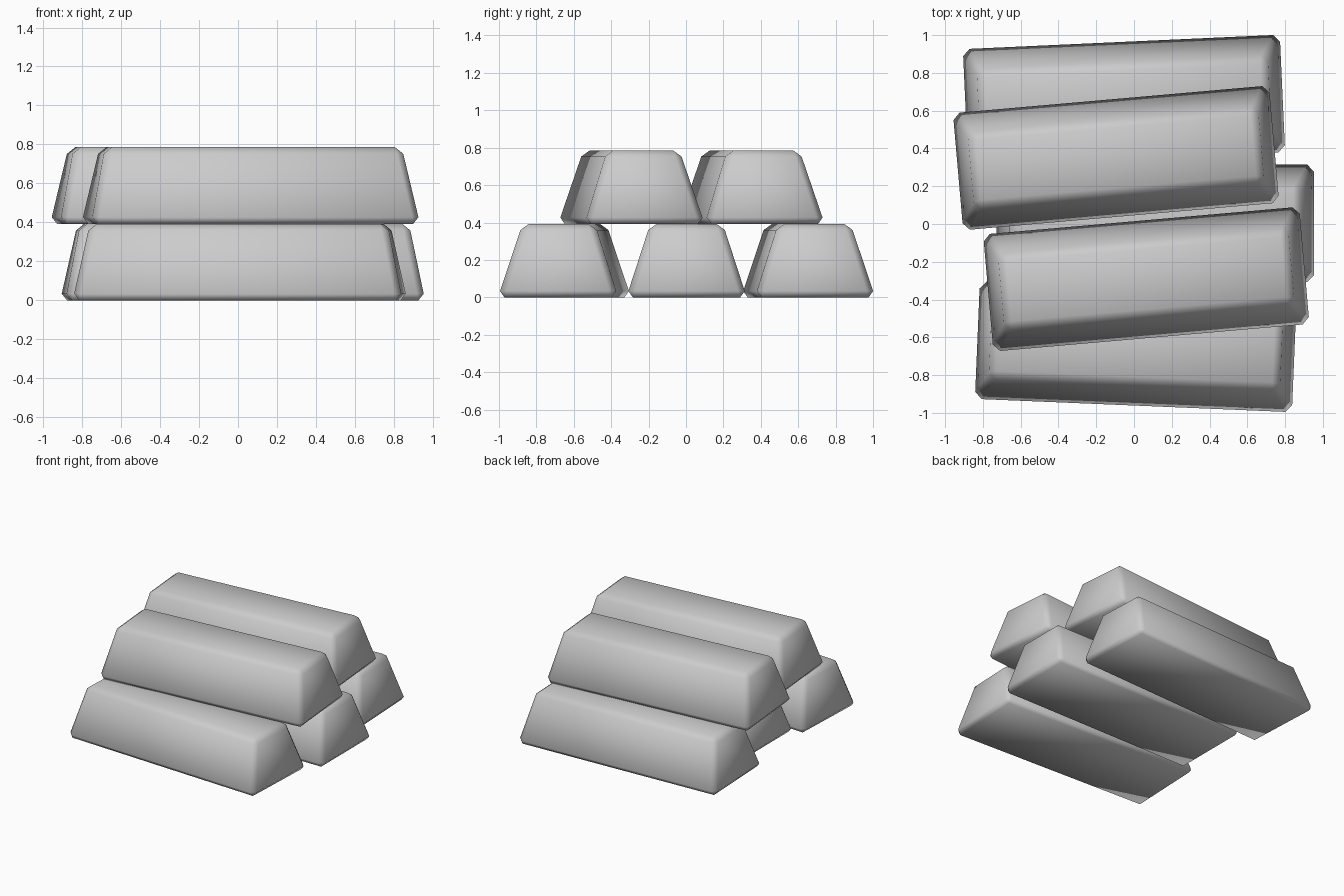
import bpy, bmesh
from math import radians

if "Cube" in bpy.data.objects:
    bpy.data.objects.remove(bpy.data.objects["Cube"])

H = 0.393                      # bar height
BASE = (0.847, 0.322)          # half length / half width at the bottom
TOP = (0.764, 0.194)           # half length / half width at the top


def make_bar(name, x, y, layer, angle):
    """Tapered cast bar with chamfered edges."""
    bm = bmesh.new()
    bmesh.ops.create_cube(bm, size=2)
    for v in bm.verts:
        hx, hy = TOP if v.co.z > 0 else BASE
        v.co = (v.co.x * hx, v.co.y * hy, H if v.co.z > 0 else 0)
    bmesh.ops.bevel(bm, geom=bm.edges[:], offset=0.035, offset_type='OFFSET',
                    segments=1, profile=0.5, affect='EDGES')
    bmesh.ops.recalc_face_normals(bm, faces=bm.faces[:])
    for f in bm.faces:
        f.smooth = True
    mesh = bpy.data.meshes.new(name)
    bm.to_mesh(mesh)
    bm.free()
    bar = bpy.data.objects.new(name, mesh)
    bar.location = (x, y, layer * H)
    bar.rotation_euler.z = radians(angle)
    bpy.context.collection.objects.link(bar)


# lower row of three, upper row of two resting in the gaps
make_bar("lower_bar_front", 0.01, -0.65, 0, -2.4)
make_bar("lower_bar_middle", 0.113, 0.003, 0, 0)
make_bar("lower_bar_back", -0.053, 0.653, 0, 2.6)
make_bar("upper_bar_front", 0.065, -0.292, 1, 5)
make_bar("upper_bar_back", -0.095, 0.35, 1, 5)
